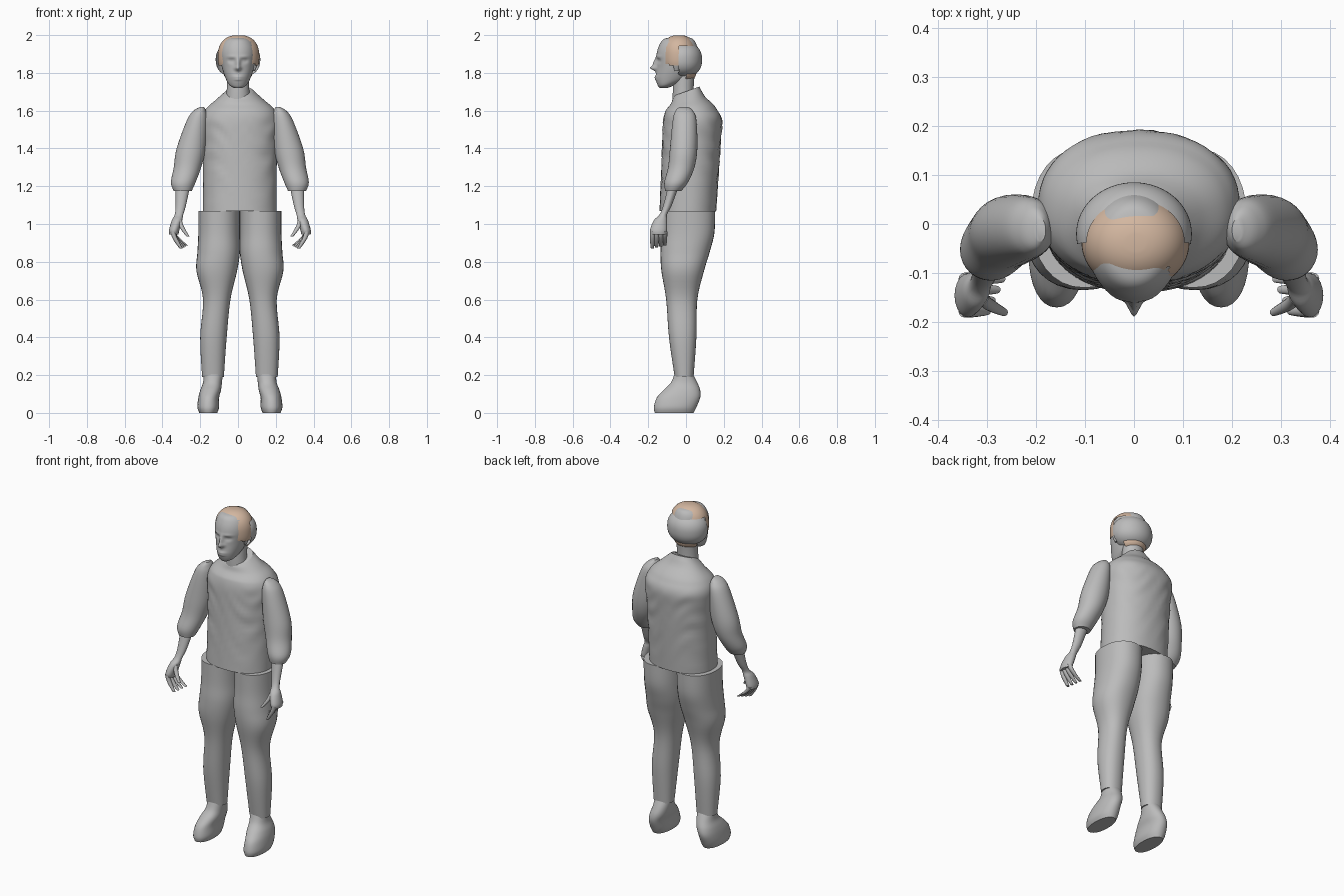
import bpy, bmesh, math
from math import sin, cos, pi, exp

cube = bpy.data.objects.get("Cube")
if cube:
    bpy.data.objects.remove(cube)


def material(name, colour):
    mat = bpy.data.materials.new(name)
    mat.use_nodes = True
    mat.diffuse_color = (*colour, 1)
    mat.node_tree.nodes["Principled BSDF"].inputs["Base Color"].default_value = (*colour, 1)
    return mat


GREY = material("plain grey", (.5, .5, .5))
BROWN = material("light brown", (.65, .47, .35))
MIDDLE = .01  # the body's mirror plane
SIDES = {"left": 1, "right": -1}


def blend(before, start, end, after, t):
    """Smooth curve from start to end."""
    leave, arrive = (end - before) / 2, (after - start) / 2
    rise = t * t * (3 - 2 * t)
    return start + rise * (end - start) + t * (1 - t) * ((1 - t) * leave - t * arrive)


def superellipse(angle, power):
    return [math.copysign(abs(c) ** (2 / power), c) for c in (cos(angle), sin(angle))]


def loft(name, rings, mat=GREY, sides=32, steps=5, power=2, deform=None, keep=None,
         mirror=None, angle=45):
    """Skin of level rings, each given as z, inner x, outer x, front y, back y."""
    dense = []
    last = len(rings) - 1
    for i in range(last):
        four = [rings[min(max(i + k, 0), last)] for k in (-1, 0, 1, 2)]
        dense += [[blend(*values, s / steps) for values in zip(*four)] for s in range(steps)]
    dense.append(rings[-1])

    bm = bmesh.new()
    loops = []
    for z, inner, outer, front, back in dense:
        loop = []
        for k in range(sides):
            u, v = superellipse(2 * pi * k / sides, power)
            co = [(inner + outer + u * (outer - inner)) / 2, (front + back + v * (back - front)) / 2, z]
            if deform:
                co = deform(*co)
            if mirror:
                co[0] = MIDDLE + mirror * co[0]
            loop.append(bm.verts.new(co))
        loops.append(loop)
    for low, high in zip(loops, loops[1:]):
        for k in range(sides):
            n = (k + 1) % sides
            bm.faces.new((low[k], low[n], high[n], high[k]))
    bm.faces.new(loops[0])
    bm.faces.new(loops[-1])
    bmesh.ops.recalc_face_normals(bm, faces=bm.faces)
    if keep:
        drop = [face for face in bm.faces if not keep(face.calc_center_median())]
        bmesh.ops.delete(bm, geom=drop, context="FACES")

    mesh = bpy.data.meshes.new(name)
    bm.to_mesh(mesh)
    bm.free()
    mesh.materials.append(mat)
    obj = bpy.data.objects.new(name, mesh)
    bpy.context.collection.objects.link(obj)
    bpy.ops.object.select_all(action="DESELECT")
    obj.select_set(True)
    bpy.context.view_layer.objects.active = obj
    bpy.ops.object.shade_smooth_by_angle(angle=math.radians(angle))


def centred(name, middle, rings, **options):
    """Loft about one x, with rings given as z, half width, front y, back y."""
    loft(name, [(z, middle - half, middle + half, front, back) for z, half, front, back in rings], **options)


def dome(name, centre, size, keep, mat=GREY, power=2):
    """Rounded shell, cut down to the faces that are kept."""
    x, y, z = centre
    width, depth, height = size
    rings = []
    for i in range(1, 24):
        reach, lift = superellipse(pi * (i / 24 - .5), power)
        rings.append((z + height * lift, width * reach, y - depth * reach, y + depth * reach))
    centred(name, x, rings, mat=mat, sides=64, steps=2, keep=keep, angle=60)


def digit(name, root, tip, side):
    """Tapering finger that curls inward toward its tip."""
    rings = []
    for t in (0, .3, .6, .9, 1):
        x = root[0] + (tip[0] - root[0]) * t ** 1.5
        y, z = (a + (b - a) * t for a, b in zip(root[1:], tip[1:]))
        thick = .013 - .005 * t ** 3
        rings.append((z, x - thick, x + thick, y - thick, y + thick))
    loft(name, rings, mirror=side, sides=12, steps=3)


# Shirt body with soft creases and a collar dipping at the front
def creases(x, y, z):
    fade = max(0, min(1, (z - 1.08) * 9, (1.62 - z) * 9))
    y += math.copysign(.0035, y) * fade * sin(55 * z + 9 * sin(12 * x)) * cos(23 * x + 14 * z)
    if z > 1.6:
        z += (z - 1.6) * (y - .05) * 3
    return [x, y, z]


centred("shirt", MIDDLE, [(1.07, .195, -.14, .16), (1.3, .195, -.13, .175), (1.45, .2, -.125, .185),
                          (1.55, .205, -.12, .19), (1.61, .18, -.105, .16), (1.66, .13, -.08, .105),
                          (1.7, .09, -.07, .08), (1.72, .07, -.06, .07)],
        sides=56, steps=7, power=2.2, deform=creases)

for label, side in SIDES.items():
    # Trouser leg and shoe
    loft(label + "_trouser_leg",
         [(1.07, 0, .22, -.13, .155), (.95, 0, .22, -.13, .15), (.85, 0, .225, -.135, .125),
          (.75, .015, .23, -.13, .095), (.6, .05, .195, -.105, .06), (.4, .07, .21, -.09, .055),
          (.19, .085, .2, -.06, .04)],
         mirror=side, power=2.2)
    loft(label + "_shoe",
         [(0, .12, .215, -.165, .04), (.03, .11, .225, -.17, .055), (.08, .11, .22, -.155, .075),
          (.12, .1, .21, -.12, .075), (.16, .095, .195, -.08, .06), (.21, .09, .19, -.06, .035)],
         mirror=side, power=2.2)

    # Sleeve with a turned hem
    loft(label + "_sleeve",
         [(1.62, .19, .21, -.035, .01), (1.6, .18, .245, -.055, .035), (1.55, .17, .28, -.07, .055),
          (1.4, .18, .335, -.085, .06), (1.3, .205, .35, -.095, .045), (1.22, .235, .365, -.115, .01),
          (1.175, .255, .35, -.11, -.025)],
         mirror=side)

    # Forearm running into the palm, then the curled fingers and thumb
    loft(label + "_forearm",
         [(1.22, .26, .34, -.09, -.03), (1.1, .285, .34, -.12, -.075), (1.05, .3, .345, -.14, -.1),
          (1.02, .305, .36, -.17, -.1), (.97, .32, .375, -.19, -.1), (.945, .325, .375, -.185, -.105)],
         mirror=side, sides=20)
    for i, finger in enumerate(("index", "middle", "ring", "little")):
        y = -.178 + .022 * i
        digit(f"{label}_{finger}_finger", (.355, y, .96), (.31 - .01 * i, y, .87 + .005 * i), side)
    digit(label + "_thumb", (.32, -.15, 1.02), (.275, -.18, .935), side)

# Neck
centred("neck", 0, [(1.6, .075, -.07, .05), (1.7, .06, -.07, .04), (1.84, .06, -.06, .05)])

# Facial bumps: distance from the middle, z, width, height, push along y
BUMPS = {
    "nose_bridge": (0, 1.845, .011, .03, -.02),
    "nose_tip": (0, 1.825, .017, .011, -.023),
    "upper_lip": (0, 1.778, .026, .006, -.007),
    "lower_lip": (0, 1.765, .022, .005, -.006),
    "eye_socket": (.034, 1.865, .017, .011, .012),
    "eyelid": (.034, 1.866, .009, .006, -.006),
    "brow": (.034, 1.885, .026, .007, -.005),
}


def features(x, y, z):
    if y < -.06:
        for across, level, width, height, push in BUMPS.values():
            y += push * exp(-((abs(x) - across) / width) ** 2 - ((z - level) / height) ** 2)
    return [x, y, z]


centred("head", 0, [(1.72, .02, -.14, -.1), (1.735, .045, -.15, -.06), (1.77, .065, -.16, .01),
                    (1.83, .085, -.155, .05), (1.9, .095, -.155, .065), (1.95, .085, -.14, .055),
                    (1.98, .06, -.115, .035), (1.99, .02, -.06, 0)],
        sides=96, steps=9, deform=features, angle=80)

# Ears
for label, side in SIDES.items():
    loft(label + "_ear", [(1.81, .07, .08, -.06, -.04), (1.85, .07, .095, -.07, -.03), (1.88, .08, .09, -.06, -.04)],
         mirror=side, sides=14)


# Top hair reaching down as sideburns, open over the forehead
def top_hair(p):
    if p.y < -.085 and abs(p.x) < .07:
        return p.z > 1.966
    sideburn = -.125 < p.y < -.035 and p.z > 1.84 + max(0, -.075 - p.y) / 4
    return p.z > 1.945 or sideburn


dome("top_hair", (.003, -.038, 1.885), (.11, .096, .115), top_hair, mat=BROWN, power=2.4)

# Rounded back hair, cut off level with the ears, and short hair at the nape
dome("back_hair", (0, -.02, 1.87), (.118, .105, .095), lambda p: p.y > -.04, power=2.3)
dome("nape_hair", (0, -.02, 1.8), (.08, .075, .05), lambda p: p.y > 0 and p.z < 1.8, mat=BROWN)
